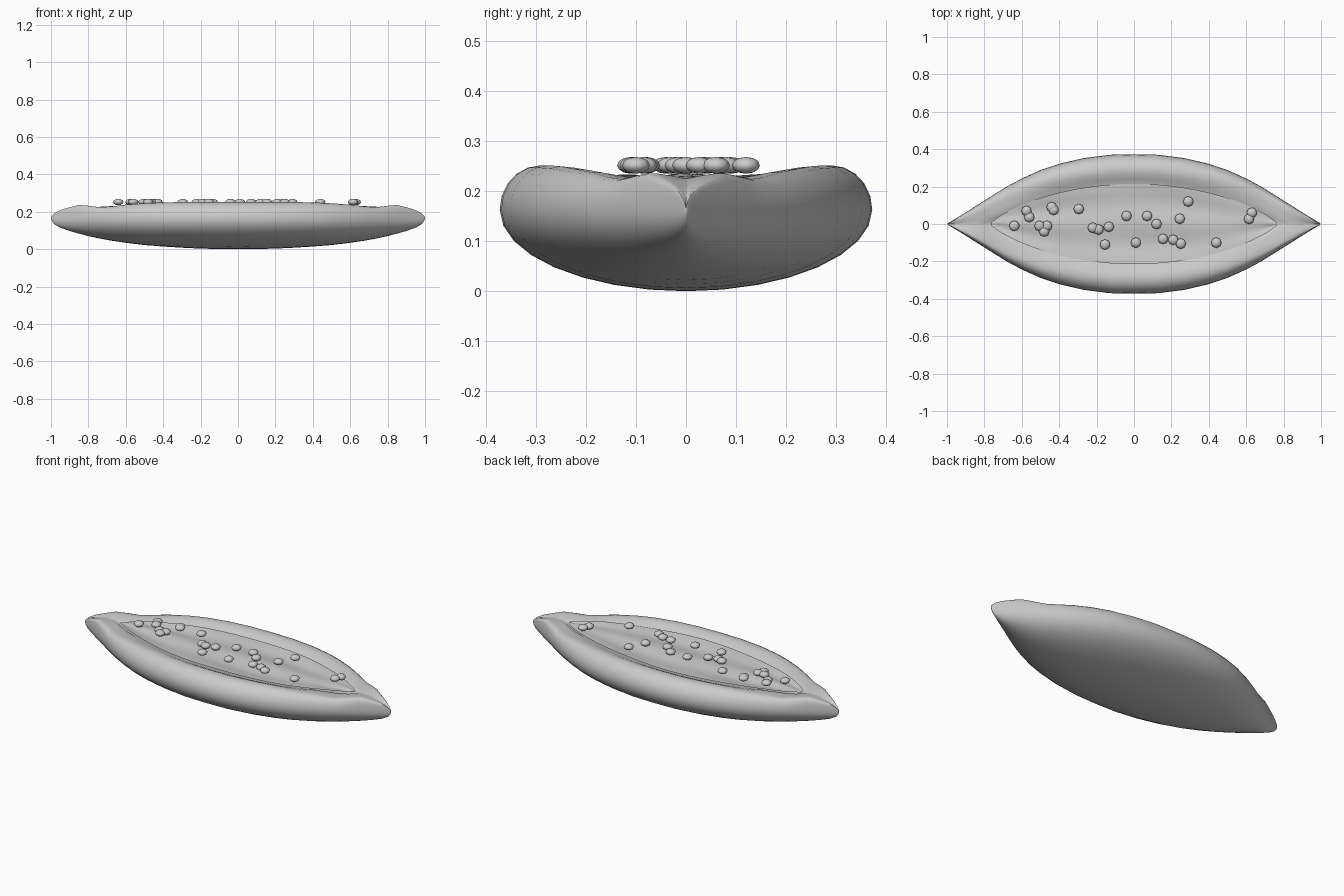
import bpy, bmesh, math

if "Cube" in bpy.data.objects:
    bpy.data.objects.remove(bpy.data.objects["Cube"])

# station table: x, half width, bottom z, rim top z
STATIONS = [
    (0.0, 0.373, 0.0, 0.252), (0.13, 0.370, 0.001, 0.252), (0.27, 0.352, 0.006, 0.252),
    (0.4, 0.322, 0.014, 0.25), (0.5, 0.288, 0.022, 0.245), (0.6, 0.243, 0.034, 0.238),
    (0.68, 0.20, 0.046, 0.228), (0.74, 0.163, 0.057, 0.224), (0.8, 0.125, 0.07, 0.232),
    (0.85, 0.094, 0.083, 0.236), (0.9, 0.062, 0.097, 0.224), (0.95, 0.031, 0.115, 0.209),
    (0.98, 0.013, 0.132, 0.193), (0.995, 0.004, 0.15, 0.178),
]
FILL_END = 0.77


def fill_half(x):
    return 0.215 * max(0.0, 1 - (x / FILL_END) ** 2) ** 0.8


def finish(bm, name, angle):
    bmesh.ops.recalc_face_normals(bm, faces=bm.faces)
    me = bpy.data.meshes.new(name)
    bm.to_mesh(me)
    bm.free()
    ob = bpy.data.objects.new(name, me)
    bpy.context.collection.objects.link(ob)
    bpy.ops.object.select_all(action='DESELECT')
    ob.select_set(True)
    bpy.context.view_layer.objects.active = ob
    bpy.ops.object.shade_smooth_by_angle(angle=math.radians(angle))
    return ob


def section(x, w, b, t):
    """Closed dough cross-section: round belly, rolled rim, sunken middle."""
    m = 0.163
    f = fill_half(x)
    crest = 0.78 * w
    floor = min(0.226, t - 0.008)
    half = [(w * math.sin(a), m - (m - b) * math.cos(a))
            for a in (math.pi / 2 * i / 8 for i in range(9))]
    half += [(crest + (w - crest) * math.cos(a), m + (t - m) * math.sin(a))
             for a in (math.pi / 2 * i / 5 for i in range(1, 6))]
    half += [(crest + (f - crest) * k, t + (floor - t) * s)
             for k, s in ((0.3, 0.1), (0.65, 0.55), (0.95, 1.0))]
    sunk = floor - 0.025 * min(1, f / 0.05)
    half += [(f * 0.5, sunk), (0, sunk)]
    return half + [(-y, z) for y, z in half[-2:0:-1]]


# dough boat
bm = bmesh.new()
rows = [(-x, w, b, t) for x, w, b, t in STATIONS[:0:-1]] + STATIONS
loops = [[bm.verts.new((x, y, z)) for y, z in section(x, w, b, t)] for x, w, b, t in rows]
n = len(loops[0])
for p, q in zip(loops, loops[1:]):
    for i in range(n):
        j = (i + 1) % n
        bm.faces.new((p[i], p[j], q[j], q[i]))
for x, ring in ((-1, loops[0]), (1, loops[-1])):
    tip = bm.verts.new((x, 0, 0.165))
    for i in range(n):
        bm.faces.new((ring[i], ring[(i + 1) % n], tip))
finish(bm, "dough_boat", 50)

# filling: lens-shaped, gently rippled sheet inside the rim
bm = bmesh.new()
NX, NY = 36, 14
grid = []
for i in range(NX + 1):
    x = FILL_END * 0.99 * (-1 + 2 * i / NX)
    f = fill_half(x)
    row = []
    for j in range(NY + 1):
        v = -1 + 2 * j / NY
        z = 0.229 + 0.006 * math.cos(2 * math.pi * v) * f / 0.215 + 0.002 * math.sin(9 * x + 5 * v)
        if abs(x) > 0.6:
            z -= 0.006 * (abs(x) - 0.6) / 0.17
        row.append(bm.verts.new((x, f * v, z)))
    grid.append(row)
for p, q in zip(grid, grid[1:]):
    for j in range(NY):
        bm.faces.new((p[j], q[j], q[j + 1], p[j + 1]))
finish(bm, "filling", 60)

# small round topping pieces, flattened
SPOTS = [(-.64, -.01), (-.575, .07), (-.56, .037), (-.505, -.01), (-.465, -.01), (-.48, -.04),
         (-.44, .09), (-.43, .075), (-.295, .08), (-.22, -.02), (-.19, -.03), (-.135, -.015),
         (-.155, -.11), (-.04, .043), (.07, .043), (.12, 0), (.245, .028), (.29, .12),
         (.155, -.08), (.21, -.085), (.25, -.105), (.01, -.1), (.44, -.1), (.615, .027), (.63, .06)]
bm = bmesh.new()
for x, y in SPOTS:
    made = bmesh.ops.create_uvsphere(bm, u_segments=8, v_segments=6, radius=0.028)["verts"]
    bmesh.ops.scale(bm, vec=(1, 1, 0.6), verts=made)
    bmesh.ops.translate(bm, vec=(x, y, 0.252), verts=made)
finish(bm, "topping_pieces", 60)
